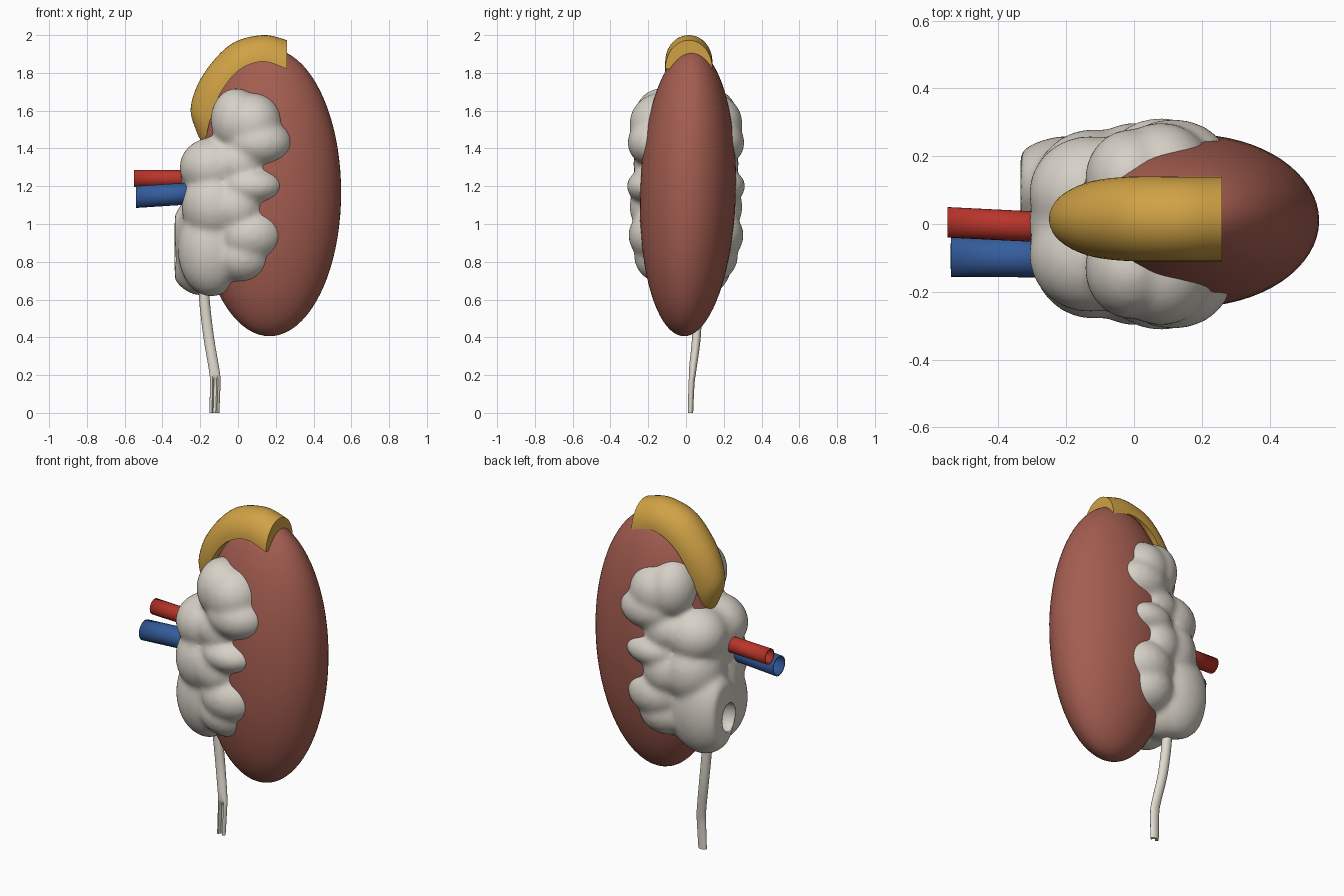
import bpy, bmesh, math
from mathutils import Vector, Matrix

if "Cube" in bpy.data.objects:
    bpy.data.objects.remove(bpy.data.objects["Cube"])


def material(name, rgb):
    m = bpy.data.materials.new(name)
    m.use_nodes = True
    m.diffuse_color = (*rgb, 1)
    m.node_tree.nodes["Principled BSDF"].inputs["Base Color"].default_value = (*rgb, 1)
    return m


BROWN = material("kidney brown red", (0.37, 0.11, 0.08))
GOLD = material("gland gold", (0.63, 0.36, 0.06))
WHITE = material("pelvis grey white", (0.68, 0.64, 0.57))
CREAM = material("ureter cream", (0.75, 0.71, 0.62))
RED = material("artery red", (0.49, 0.035, 0.024))
BLUE = material("vein blue", (0.035, 0.11, 0.34))


def finish(bm, name, mat):
    bmesh.ops.recalc_face_normals(bm, faces=bm.faces[:])
    mesh = bpy.data.meshes.new(name)
    bm.to_mesh(mesh)
    bm.free()
    mesh.materials.append(mat)
    obj = bpy.data.objects.new(name, mesh)
    bpy.context.collection.objects.link(obj)
    bpy.ops.object.select_all(action="DESELECT")
    obj.select_set(True)
    bpy.context.view_layer.objects.active = obj
    bpy.ops.object.shade_smooth_by_angle(angle=math.radians(40))
    return obj


def spline(rows, steps=6):
    """Smoothly interpolate rows of numbers (Catmull-Rom)."""
    out = []
    for i in range(len(rows) - 1):
        quad = [rows[max(0, min(len(rows) - 1, i + k))] for k in (-1, 0, 1, 2)]
        for s in range(steps):
            t = s / steps
            out.append([0.5 * (2 * b + (c - a) * t + (2*a - 5*b + 4*c - d) * t**2
                               + (3*b - a - 3*c + d) * t**3)
                        for a, b, c, d in zip(*quad)])
    return out + [rows[-1]]


def loft(name, rings, mat, capped=True):
    bm = bmesh.new()
    loops = [[bm.verts.new(p) for p in ring] for ring in rings]
    n = len(loops[0])
    for a, b in zip(loops, loops[1:]):
        for i in range(n):
            j = (i + 1) % n
            bm.faces.new((a[i], a[j], b[j], b[i]))
    if capped:
        bm.faces.new(loops[0])
        bm.faces.new(loops[-1])
    return finish(bm, name, mat)


# Kidney body: a tall ellipsoid leaning slightly backwards
bm = bmesh.new()
bmesh.ops.create_uvsphere(bm, u_segments=64, v_segments=40, radius=1)
for v in bm.verts:
    x, y, z = v.co
    v.co = (0.167 + 0.379 * x, 0.01 + 0.254 * y + 0.02 * z, 1.167 + 0.761 * z)
finish(bm, "kidney_body", BROWN)

# Adrenal gland: arched cap; rows are inner x, z, outer x, z, half width
rows = spline([(0.26, 1.82, 0.26, 1.973, 0.125), (0.13, 1.86, 0.13, 2.0, 0.125),
               (0, 1.81, -0.04, 1.95, 0.125), (-0.1, 1.68, -0.185, 1.79, 0.115),
               (-0.15, 1.54, -0.25, 1.62, 0.09), (-0.17, 1.45, -0.22, 1.49, 0.05),
               (-0.18, 1.42, -0.185, 1.425, 0.01)])
rings = []
for px, pz, qx, qz, w in rows:
    ring = []
    for i in range(21):
        a = math.pi * i / 20
        s = math.sin(a)
        ring.append((px + (qx - px) * s, 0.015 + w * math.cos(a), pz + (qz - pz) * s))
    rings.append(ring)
loft("adrenal_gland", rings, GOLD)

# Renal pelvis: lobes on both sides and a core, fused into one lumpy mass
lobes = [((-0.01, 0.13, 1.55), (0.135, 0.15, 0.17)),
         ((0.08, 0.13, 1.53), (0.16, 0.17, 0.165)),
         ((0.115, 0.16, 1.43), (0.175, 0.15, 0.13)),
         ((0.01, 0.15, 1.32), (0.15, 0.13, 0.13)),
         ((0.08, 0.17, 1.2), (0.165, 0.145, 0.1)),
         ((0, 0.16, 1.09), (0.14, 0.14, 0.15)),
         ((0.07, 0.15, 0.94), (0.175, 0.155, 0.145)),
         ((0.03, 0.12, 0.83), (0.16, 0.155, 0.145)),
         ((-0.13, 0.09, 1.3), (0.18, 0.17, 0.16)),
         ((-0.12, 0.1, 1.1), (0.18, 0.18, 0.2)),
         ((-0.14, 0.07, 0.87), (0.18, 0.17, 0.255))]
mirrored = [((x, -y, z), r) for (x, y, z), r in lobes]
core = [((-0.19, 0.11, 0.88), (0.2, 0.15, 0.26)),
        ((-0.13, 0, 1.26), (0.18, 0.18, 0.19)),
        ((-0.15, 0.01, 0.9), (0.18, 0.18, 0.27))]
bm = bmesh.new()
for centre, radii in lobes + mirrored + core:
    bmesh.ops.create_icosphere(bm, subdivisions=4, radius=1,
                               matrix=Matrix.LocRotScale(Vector(centre), None, Vector(radii)))
for v in bm.verts:
    v.co.x = max(v.co.x, -0.335)
pelvis = finish(bm, "renal_pelvis", WHITE)
fuse = pelvis.modifiers.new("fuse", "REMESH")
fuse.mode = "VOXEL"
fuse.voxel_size = 0.015
fuse.use_smooth_shade = True
soften = pelvis.modifiers.new("soften", "SMOOTH")
soften.factor = 0.5
soften.iterations = 12

# Rounded hollow opening in the flat side of the pelvis
bm = bmesh.new()
bmesh.ops.create_uvsphere(bm, u_segments=32, v_segments=20, radius=1,
                          matrix=Matrix.LocRotScale(Vector((-0.33, 0.075, 0.85)), None,
                                                    Vector((0.08, 0.065, 0.085))))
cutter = finish(bm, "opening_cutter", CREAM)
cutter.hide_render = True
cutter.hide_set(True)
opening = pelvis.modifiers.new("opening", "BOOLEAN")
opening.operation = "DIFFERENCE"
opening.solver = "EXACT"
opening.object = cutter


# Blood vessels: open hollow tubes
def vessel(name, start, end, radius, mat):
    rings = []
    for t in (0, 0.5, 1):
        c = Vector(start).lerp(Vector(end), t)
        rings.append([c + Vector((0, math.cos(a), math.sin(a))) * radius
                      for a in (math.tau * i / 28 for i in range(28))])
    tube = loft(name, rings, mat, capped=False)
    wall = tube.modifiers.new("wall", "SOLIDIFY")
    wall.thickness = 0.008
    wall.offset = -1


vessel("renal_artery", (-0.55, 0.005, 1.24), (-0.15, -0.015, 1.24), 0.045, RED)
vessel("renal_vein", (-0.54, -0.098, 1.143), (-0.15, -0.1, 1.168), 0.058, BLUE)

# Ureter: thin tube flattening towards a grooved lower end
# rows are x, y, z, half width, half depth, groove depth
rows = spline([(-0.18, 0.06, 0.72, 0.028, 0.028, 0), (-0.178, 0.06, 0.6, 0.028, 0.026, 0),
               (-0.155, 0.055, 0.4, 0.028, 0.023, 0), (-0.125, 0.035, 0.22, 0.028, 0.019, 0),
               (-0.121, 0.028, 0.15, 0.028, 0.017, 0.8), (-0.125, 0.023, 0, 0.026, 0.015, 1)])
rings = []
for x, y, z, w, d, groove in rows:
    ring = []
    for i in range(24):
        a = math.tau * i / 24
        dent = groove * d * 1.3 if math.sin(a) < -0.95 else 0
        ring.append((x + w * math.cos(a), y + d * math.sin(a) + dent, z))
    rings.append(ring)
loft("ureter", rings, CREAM)
